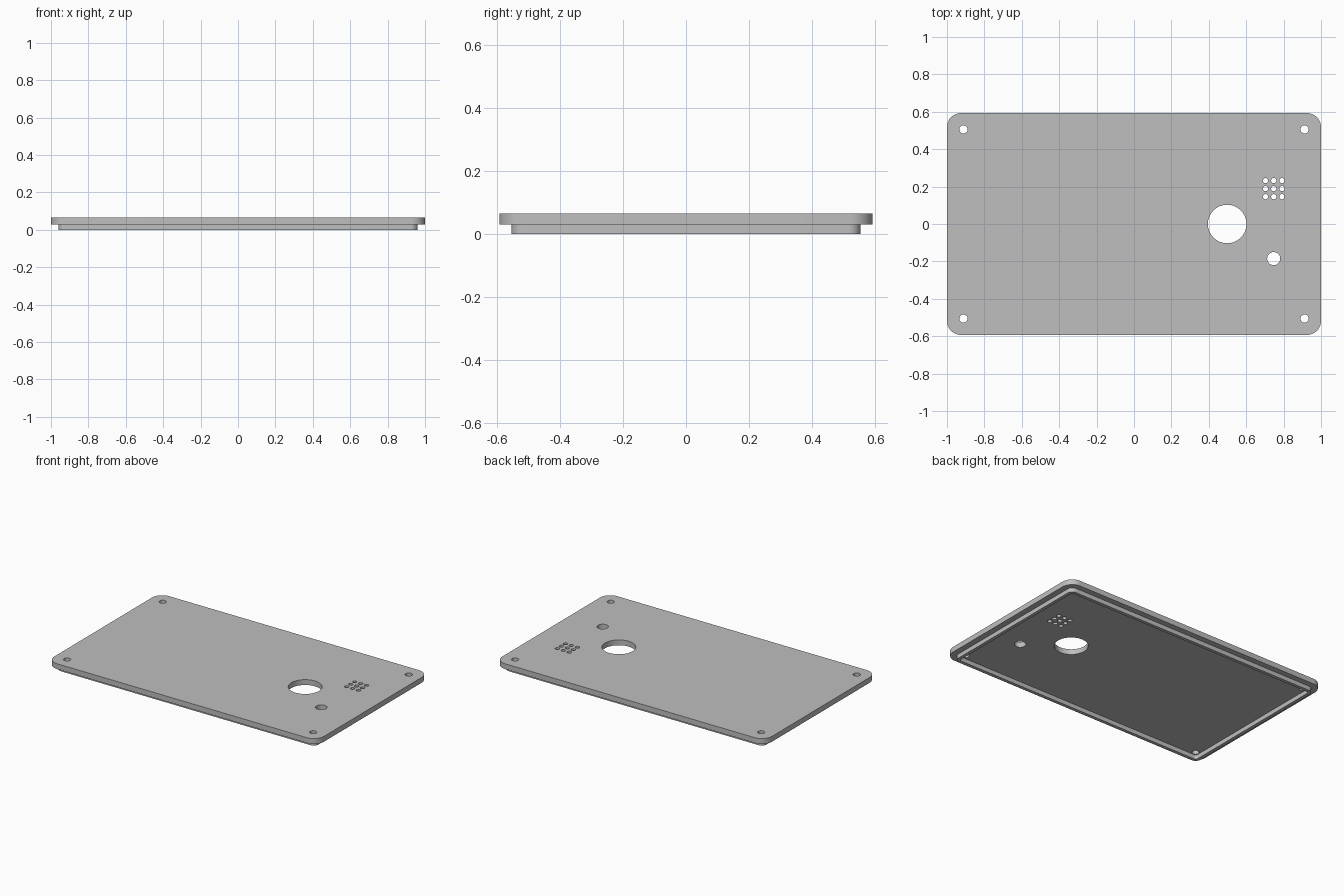
import bpy, bmesh, math

if "Cube" in bpy.data.objects:
    bpy.data.objects.remove(bpy.data.objects["Cube"])

plastic = bpy.data.materials.new("light grey plastic")
plastic.diffuse_color = (0.52, 0.52, 0.52, 1)
plastic.use_nodes = True
plastic.node_tree.nodes["Principled BSDF"].inputs["Base Color"].default_value = plastic.diffuse_color


def rounded_rect(hx, hy, r, steps=10):
    """Outline of a rectangle with rounded corners."""
    pts = []
    for k, (sx, sy) in enumerate([(1, 1), (-1, 1), (-1, -1), (1, -1)]):
        for i in range(steps + 1):
            a = math.pi / 2 * (k + i / steps)
            pts.append((sx * (hx - r) + r * math.cos(a),
                        sy * (hy - r) + r * math.sin(a)))
    return pts


def circle(x, y, r, n=32):
    return [(x + r * math.cos(2 * math.pi * i / n),
             y + r * math.sin(2 * math.pi * i / n)) for i in range(n)]


def slab(name, loops, z0, z1):
    """Fill an outline with holes and extrude it from z0 to z1."""
    bm = bmesh.new()
    for pts in loops:
        vs = [bm.verts.new((x, y, z0)) for x, y in pts]
        for i, v in enumerate(vs):
            bm.edges.new((vs[i - 1], v))
    bmesh.ops.triangle_fill(bm, edges=bm.edges[:], use_beauty=True, normal=(0, 0, 1))
    ext = bmesh.ops.extrude_face_region(bm, geom=bm.faces[:], use_keep_orig=True)
    top = [g for g in ext["geom"] if isinstance(g, bmesh.types.BMVert)]
    bmesh.ops.translate(bm, verts=top, vec=(0, 0, z1 - z0))
    bmesh.ops.recalc_face_normals(bm, faces=bm.faces[:])
    mesh = bpy.data.meshes.new(name)
    bm.to_mesh(mesh)
    bm.free()
    mesh.materials.append(plastic)
    obj = bpy.data.objects.new(name, mesh)
    bpy.context.collection.objects.link(obj)
    bpy.ops.object.select_all(action='DESELECT')
    obj.select_set(True)
    bpy.context.view_layer.objects.active = obj
    bpy.ops.object.shade_smooth_by_angle(angle=math.radians(30))
    return obj


# Holes: four corner screws, large opening, small opening, 3 x 3 grille
holes = [circle(sx * 0.912, sy * 0.506, 0.022) for sx in (-1, 1) for sy in (-1, 1)]
holes.append(circle(0.498, 0.0, 0.103, 64))
holes.append(circle(0.747, -0.185, 0.035))
holes += [circle(0.747 + i * 0.044, 0.189 + j * 0.043, 0.014, 24)
          for i in (-1, 0, 1) for j in (-1, 0, 1)]

# Lid plate
slab("lid_plate", [rounded_rect(1.0, 0.593, 0.075)] + holes, 0.029, 0.065)

# Thin locating lip under the plate
slab("locating_lip", [rounded_rect(0.96, 0.554, 0.037),
                      rounded_rect(0.938, 0.532, 0.015)], 0.0, 0.029)
